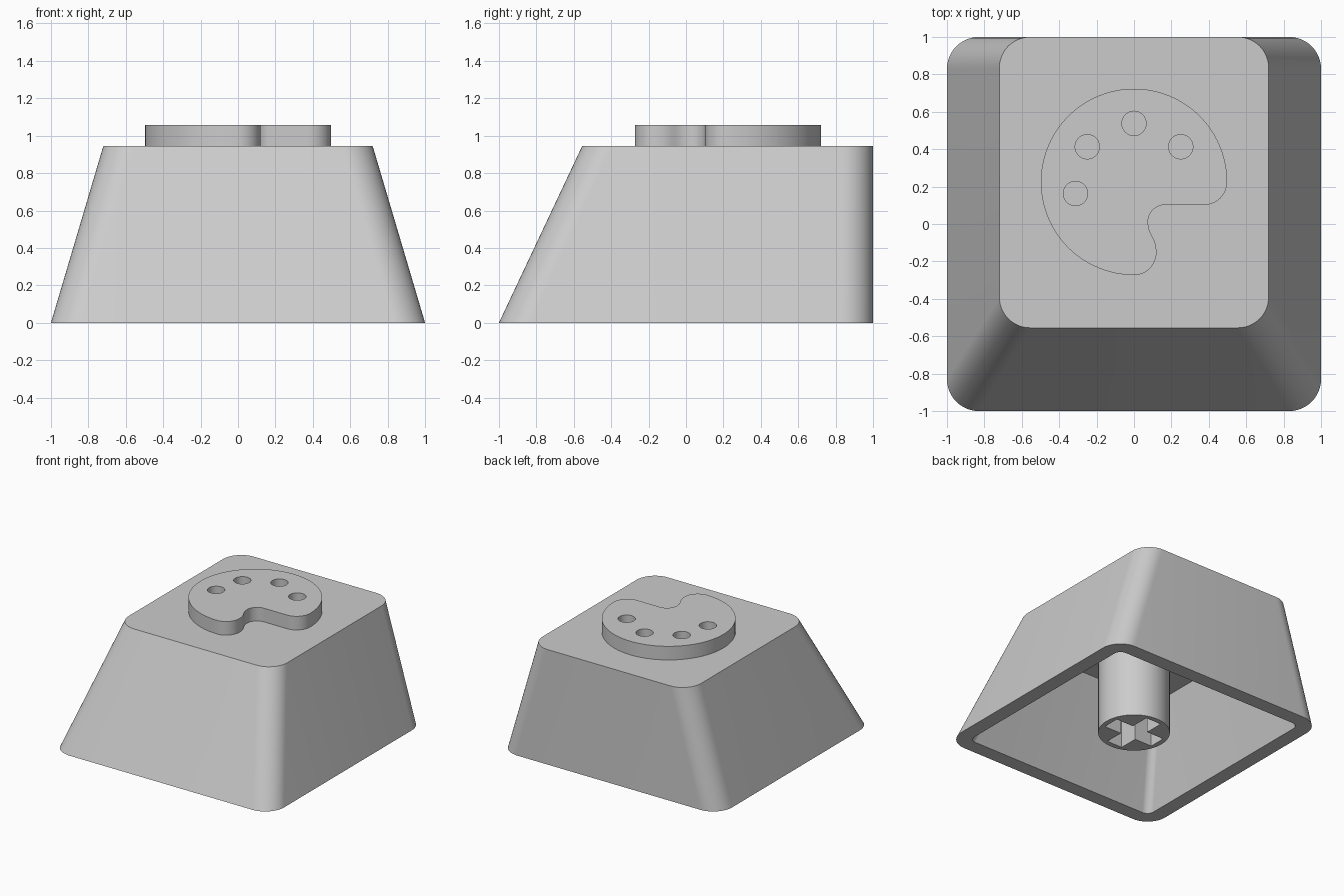
import bpy, bmesh
from math import sin, cos, pi, radians
from mathutils import Vector
from mathutils.geometry import interpolate_bezier

if "Cube" in bpy.data.objects:
    bpy.data.objects.remove(bpy.data.objects["Cube"], do_unlink=True)

grey = bpy.data.materials.new("light_grey")
grey.use_nodes = True
grey.diffuse_color = (0.6, 0.6, 0.6, 1)
grey.node_tree.nodes["Principled BSDF"].inputs["Base Color"].default_value = (0.6, 0.6, 0.6, 1)


def arc(cx, cy, r, start, end, steps):
    return [(cx + r * cos(radians(start + (end - start) * i / steps)),
             cy + r * sin(radians(start + (end - start) * i / steps))) for i in range(steps + 1)]


def rounded_rect(half_x, y0, y1, r):
    pts = []
    for k, (sx, cy) in enumerate(((1, y1 - r), (-1, y1 - r), (-1, y0 + r), (1, y0 + r))):
        pts += arc(sx * (half_x - r), cy, r, 90 * k, 90 * k + 90, 12)
    return pts


def finish(obj):
    obj.data.materials.clear()
    obj.data.materials.append(grey)
    bpy.ops.object.select_all(action='DESELECT')
    obj.select_set(True)
    bpy.context.view_layer.objects.active = obj
    bpy.ops.object.shade_smooth_by_angle(angle=radians(30))


def slab(name, outlines, z0, z1):
    """Extrude flat outlines; every outline after the first is a hole."""
    curve = bpy.data.curves.new(name, 'CURVE')
    curve.dimensions = '2D'
    curve.fill_mode = 'BOTH'
    curve.extrude = (z1 - z0) / 2
    for pts in outlines:
        spline = curve.splines.new('POLY')
        spline.points.add(len(pts) - 1)
        for point, (x, y) in zip(spline.points, pts):
            point.co = (x, y, 0, 1)
        spline.use_cyclic_u = True
    source = bpy.data.objects.new(name + "_outline", curve)
    bpy.context.collection.objects.link(source)
    graph = bpy.context.evaluated_depsgraph_get()
    mesh = bpy.data.meshes.new_from_object(source.evaluated_get(graph))
    bpy.data.objects.remove(source, do_unlink=True)
    bm = bmesh.new()
    bm.from_mesh(mesh)
    bmesh.ops.remove_doubles(bm, verts=bm.verts, dist=0.0005)
    bmesh.ops.translate(bm, verts=bm.verts, vec=(0, 0, (z0 + z1) / 2))
    bmesh.ops.recalc_face_normals(bm, faces=bm.faces)
    bm.to_mesh(mesh)
    bm.free()
    mesh.name = name
    obj = bpy.data.objects.new(name, mesh)
    bpy.context.collection.objects.link(obj)
    finish(obj)


# Hollow tapered cap: rings run from the top, down the outside, up the inside
TOP, CEILING = 0.945, 0.74
rings = [(rounded_rect(0.72, -0.555, 1, 0.165), TOP),
         (rounded_rect(1, -1, 1, 0.17), 0),
         (rounded_rect(0.88, -0.88, 0.88, 0.06), 0),
         (rounded_rect(0.66, -0.53, 0.88, 0.06), CEILING)]
bm = bmesh.new()
loops = [[bm.verts.new((x, y, z)) for x, y in pts] for pts, z in rings]
for upper, lower in zip(loops, loops[1:]):
    for i in range(len(upper)):
        j = (i + 1) % len(upper)
        bm.faces.new((upper[i], lower[i], lower[j], upper[j]))
bm.faces.new(loops[0])
bm.faces.new(loops[-1][::-1])
bmesh.ops.recalc_face_normals(bm, faces=bm.faces)
cap_mesh = bpy.data.meshes.new("key_cap")
bm.to_mesh(cap_mesh)
bm.free()
cap = bpy.data.objects.new("key_cap", cap_mesh)
bpy.context.collection.objects.link(cap)
finish(cap)

# Stem under the cap with a cross-shaped socket
L, W = 0.228, 0.07
cross = []
for k in range(4):
    c, s = round(cos(k * pi / 2)), round(sin(k * pi / 2))
    cross += [(x * c - y * s, x * s + y * c) for x, y in ((L, -W), (L, W), (W, W))]
slab("stem", [arc(0, 0, 0.27, 0, 354, 59), cross], 0, CEILING)

# Raised paint palette with four paint wells
outline = arc(0, 0.225, 0.498, 0, 270, 72)
outline += arc(0, -0.153, 0.12, -90, 0, 12)[1:]
waist = [Vector((x, y, 0)) for x, y in ((0.12, -0.153), (0.12, -0.07), (0.075, -0.06), (0.075, 0.012))]
outline += [(p.x, p.y) for p in interpolate_bezier(*waist, 14)[1:]]
outline += arc(0.165, 0.012, 0.09, 180, 90, 12)[1:]
outline += arc(0.375, 0.225, 0.123, -90, 0, 12)[:-1]
wells = [arc(x, y, 0.065, 0, 350, 35)
         for x, y in ((-0.313, 0.163), (-0.25, 0.413), (0, 0.538), (0.25, 0.413))]
slab("palette", [outline] + wells, TOP, 1.057)
